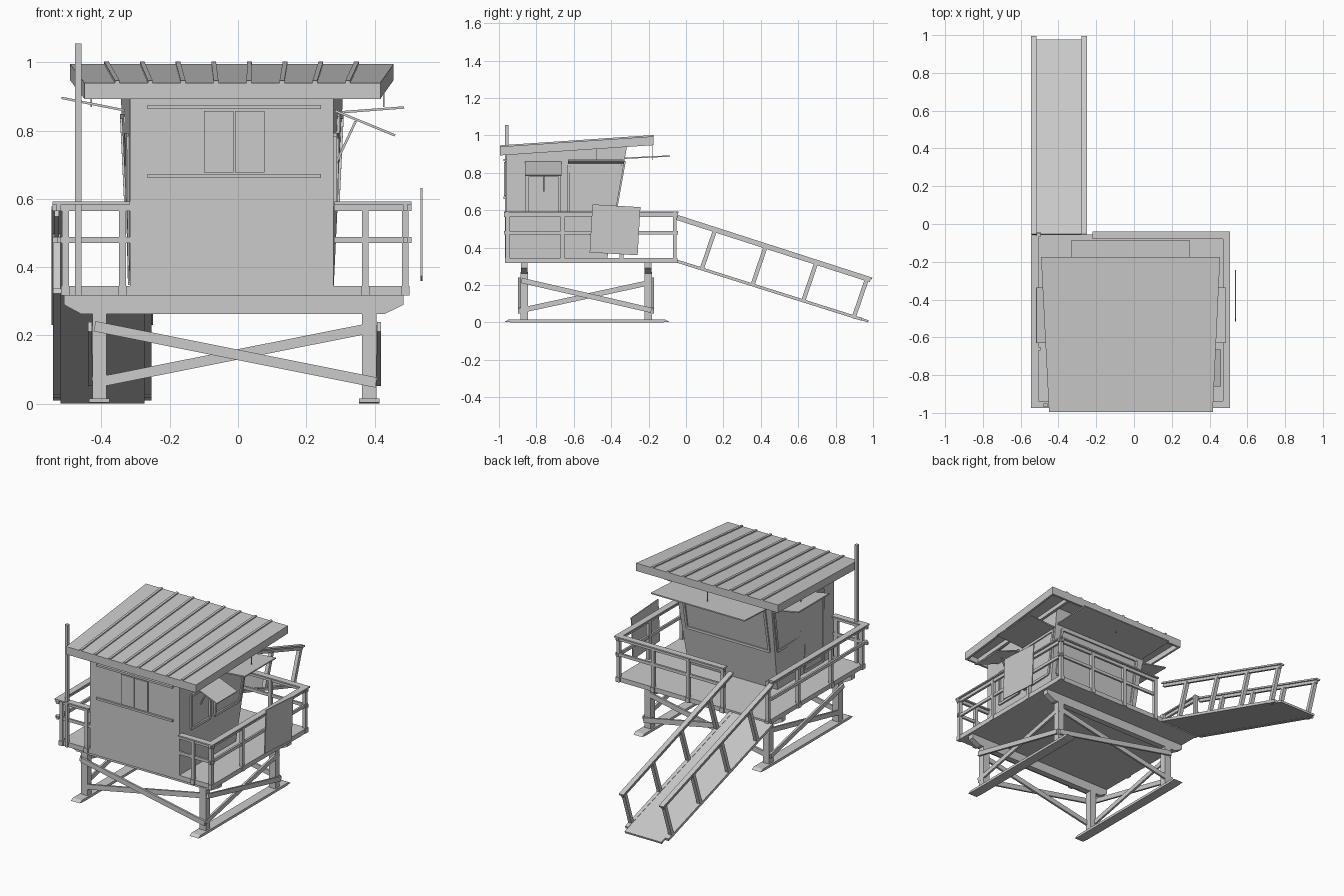
import bpy
import bmesh
from mathutils import Vector

if "Cube" in bpy.data.objects:
    bpy.data.objects.remove(bpy.data.objects["Cube"], do_unlink=True)

grey = bpy.data.materials.new("weathered_grey")
grey.use_nodes = True
grey.diffuse_color = (0.6, 0.6, 0.6, 1)
grey.node_tree.nodes["Principled BSDF"].inputs["Base Color"].default_value = (0.6, 0.6, 0.6, 1)


def loft(name, ring_a, ring_b):
    """Solid between two matching rings of points."""
    bm = bmesh.new()
    a = [bm.verts.new(p) for p in ring_a]
    b = [bm.verts.new(p) for p in ring_b]
    n = len(a)
    bm.faces.new(a)
    bm.faces.new(b[::-1])
    for i in range(n):
        j = (i + 1) % n
        bm.faces.new((a[j], a[i], b[i], b[j]))
    bmesh.ops.recalc_face_normals(bm, faces=bm.faces)
    mesh = bpy.data.meshes.new(name)
    bm.to_mesh(mesh)
    bm.free()
    mesh.materials.append(grey)
    ob = bpy.data.objects.new(name, mesh)
    bpy.context.collection.objects.link(ob)
    return ob


def box(name, x0, x1, y0, y1, z0, z1):
    ring = [(x0, y0), (x1, y0), (x1, y1), (x0, y1)]
    return loft(name, [(x, y, z0) for x, y in ring], [(x, y, z1) for x, y in ring])


def bar(name, p, q, w, h, up=(0, 0, 1)):
    """Rectangular bar from p to q, w across and h along the up hint."""
    p, q = Vector(p), Vector(q)
    d = (q - p).normalized()
    s = d.cross(Vector(up)).normalized()
    u = s.cross(d)
    offs = [s * (i * w / 2) + u * (j * h / 2) for i, j in ((-1, -1), (1, -1), (1, 1), (-1, 1))]
    return loft(name, [p + o for o in offs], [q + o for o in offs])


def frame(name, corners, normal, w=0.015):
    for i, p in enumerate(corners):
        bar(name, p, corners[(i + 1) % len(corners)], w, 0.012, normal)


DECK, BASE = 0.345, 0.317
MID = -0.018                      # cabin centre line
LEG_X, LEG_Y = (-0.406, 0.385), (-0.865, -0.203)

# Skids, legs and cross beams with chamfered ends
for x in LEG_X:
    prof = [(-0.97, 0.004), (-0.93, 0), (-0.13, 0), (-0.09, 0.004), (-0.11, 0.015), (-0.95, 0.015)]
    loft("foot_skid", [(x - 0.03, y, z) for y, z in prof], [(x + 0.03, y, z) for y, z in prof])
    for y in LEG_Y:
        box("leg", x - 0.021, x + 0.021, y - 0.02, y + 0.02, 0.01, 0.27)
for y in LEG_Y:
    prof = [(-0.51, BASE), (-0.51, 0.29), (-0.46, 0.263), (0.43, 0.263), (0.485, 0.29), (0.485, BASE)]
    loft("cross_beam", [(x, y - 0.018, z) for x, z in prof], [(x, y + 0.018, z) for x, z in prof])

# Diagonal braces on all four sides
for side, y in ((-1, LEG_Y[0]), (1, LEG_Y[1])):
    bar("brace", (-0.42, y + side * 0.027, 0.227), (0.405, y + side * 0.027, 0.062), 0.012, 0.03)
    bar("brace", (-0.40, y + side * 0.014, 0.065), (0.38, y + side * 0.014, 0.22), 0.012, 0.03)
for side, x in ((-1, LEG_X[0]), (1, LEG_X[1])):
    bar("brace", (x + side * 0.028, -0.88, 0.225), (x + side * 0.028, -0.185, 0.065), 0.012, 0.028)
    bar("brace", (x + side * 0.016, -0.88, 0.065), (x + side * 0.016, -0.185, 0.215), 0.012, 0.028)

# Deck
box("deck", -0.51, 0.5, -0.96, -0.055, BASE, DECK)


# Railings: cap, rail under the cap, middle rail and posts
def railing(p, q, posts):
    (x0, y0), (x1, y1) = p, q
    for name, z, w, h in (("rail_cap", 0.588, 0.038, 0.008), ("top_rail", 0.575, 0.014, 0.02),
                          ("middle_rail", 0.48, 0.012, 0.018)):
        bar(name, (x0, y0, z), (x1, y1, z), w, h)
    for x, y in posts:
        box("rail_post", x - 0.01, x + 0.01, y - 0.01, y + 0.01, BASE, 0.585)
        box("post_bracket", x - 0.013, x + 0.013, y - 0.014, y + 0.014, BASE, DECK)


POST_Y = (-0.955, -0.66, -0.345, -0.06)
railing((0.49, -0.973), (0.49, -0.043), [(0.49, y) for y in POST_Y])
railing((-0.525, -0.973), (-0.525, -0.06), [(-0.505, y) for y in POST_Y])
railing((0.281, -0.955), (0.508, -0.955), [(0.373, -0.955)])
railing((-0.544, -0.955), (-0.316, -0.955), [(-0.338, -0.955)])
railing((-0.22, -0.06), (0.508, -0.06), [(x, -0.06) for x in (-0.205, 0.025, 0.26)])
box("flag_pole", -0.478, -0.459, -0.968, -0.949, BASE, 1.055)

# Ramp with slanted side rails
bar("ramp_floor", (-0.397, -0.055, 0.33), (-0.397, 0.975, 0.006), 0.245, 0.012)
for x in (-0.531, -0.264):
    bar("ramp_stringer", (x, -0.055, 0.33), (x, 0.94, 0.017), 0.022, 0.016)
    bar("ramp_handrail", (x, -0.055, 0.573), (x, 0.995, 0.235), 0.03, 0.01)
    bar("ramp_under_rail", (x, -0.05, 0.557), (x, 0.985, 0.224), 0.014, 0.018)
    for i in range(4):
        y, z = 0.085 + 0.27 * i, 0.288 - 0.089 * i
        bar("ramp_post", (x, y, z), (x, y + 0.07, z + 0.205), 0.022, 0.022, (0, 1, 0))


# Cabin: upright front, back leaning out, sides flaring toward the back
def wall(side, y, z, out=0.0):
    t = (z - DECK) / 0.62
    u = (y + 0.96) / (0.54 + 0.11 * t)
    return (MID + side * (0.2985 + 0.03 * t * u + out), y, z)


def back_y(z):
    return -0.42 + 0.11 * (z - DECK) / 0.62


def roof_z(y):
    return 0.94 + (y + 0.995) * 0.055 / 0.82


corners = [(-1, -0.96), (1, -0.96), (1, None), (-1, None)]
floor_ring = [wall(s, -0.42 if y is None else y, DECK) for s, y in corners]
top_ring = [wall(s, y, roof_z(y) - 0.012) for s, y in ((-1, -0.96), (1, -0.96), (1, -0.31), (-1, -0.31))]
loft("cabin", floor_ring, top_ring)

# Front window: sliding panes between two tracks
for z in (0.667, 0.869):
    box("window_track", -0.265, 0.243, -0.975, -0.955, z - 0.006, z + 0.006)
box("front_window", -0.257, 0.24, -0.964, -0.955, 0.673, 0.863)
for x0, x1 in ((-0.099, -0.013), (-0.009, 0.077)):
    box("sliding_pane", x0, x1, -0.972, -0.96, 0.677, 0.857)

# Side windows, left-hand door and back window
for s in (-1, 1):
    frame("side_window_frame", [wall(s, y, z) for y, z in
          ((-0.63, 0.585), (-0.405, 0.585), (-0.352, 0.842), (-0.63, 0.842))], (1, 0, 0))
    low = DECK + 0.01 if s < 0 else 0.585
    frame("door_frame" if s < 0 else "small_window_frame", [wall(s, y, z) for y, z in
          ((-0.85, low), (-0.675, low), (-0.675, 0.785), (-0.85, 0.785))], (1, 0, 0))
frame("back_window_frame", [(MID + s * 0.275, back_y(z), z) for s, z in
      ((-1, 0.585), (1, 0.585), (1, 0.855), (-1, 0.855))], (0, 1, 0))


# Propped-open shutters
def shutter(y0, y1, p, q):
    y = (y0 + y1) / 2
    bar("shutter", (p[0], y, p[1]), (q[0], y, q[1]), y1 - y0, 0.007)


shutter(-0.63, -0.335, (0.29, 0.853), (0.487, 0.868))
shutter(-0.63, -0.335, (-0.325, 0.858), (-0.517, 0.896))
shutter(-0.86, -0.665, (0.285, 0.858), (0.46, 0.786))
bar("shutter_prop", (0.285, -0.76, 0.70), (0.345, -0.76, 0.828), 0.007, 0.007)
bar("back_shutter", (MID, -0.33, 0.878), (MID, -0.085, 0.89), 0.625, 0.007)
for x, y in ((0.427, -0.48), (-0.43, -0.48), (MID, -0.18)):
    bar("shutter_hanger", (x, y, 0.87), (x, y, roof_z(y) - 0.012), 0.004, 0.004, (0, 1, 0))

# Roof: tapered sheet, deep edge boards, rafters and standing seams
Y0, Y1 = -0.995, -0.175
edge = [(-0.45, Y0), (0.417, Y0), (0.456, Y1), (-0.492, Y1)]
loft("roof_sheet", [(x, y, roof_z(y) - 0.015) for x, y in edge], [(x, y, roof_z(y)) for x, y in edge])
inset = [(-0.437, Y0 + 0.012), (0.404, Y0 + 0.012), (0.443, Y1 - 0.012), (-0.479, Y1 - 0.012)]
for i in range(4):
    j = (i + 1) % 4
    ring = (edge[i], edge[j], inset[j], inset[i])
    loft("roof_edge_board", [(x, y, roof_z(y) - 0.047) for x, y in ring],
         [(x, y, roof_z(y) - 0.01) for x, y in ring])
for x in (-0.36, -0.19, MID, 0.155, 0.325):
    bar("rafter", (x, Y0 + 0.01, roof_z(Y0) - 0.026), (x, Y1 - 0.01, roof_z(Y1) - 0.026), 0.016, 0.028)
for i in range(8):
    k = i - 3.5
    bar("roof_seam", (-0.016 + 0.0965 * k, Y0, roof_z(Y0) + 0.002),
        (-0.019 + 0.1047 * k, Y1, roof_z(Y1) + 0.002), 0.014, 0.01)

# Notice board beside the deck, slightly crooked
bar("notice_board", (0.537, -0.387, 0.367), (0.537, -0.372, 0.624), 0.006, 0.257, (0, 1, 0))
